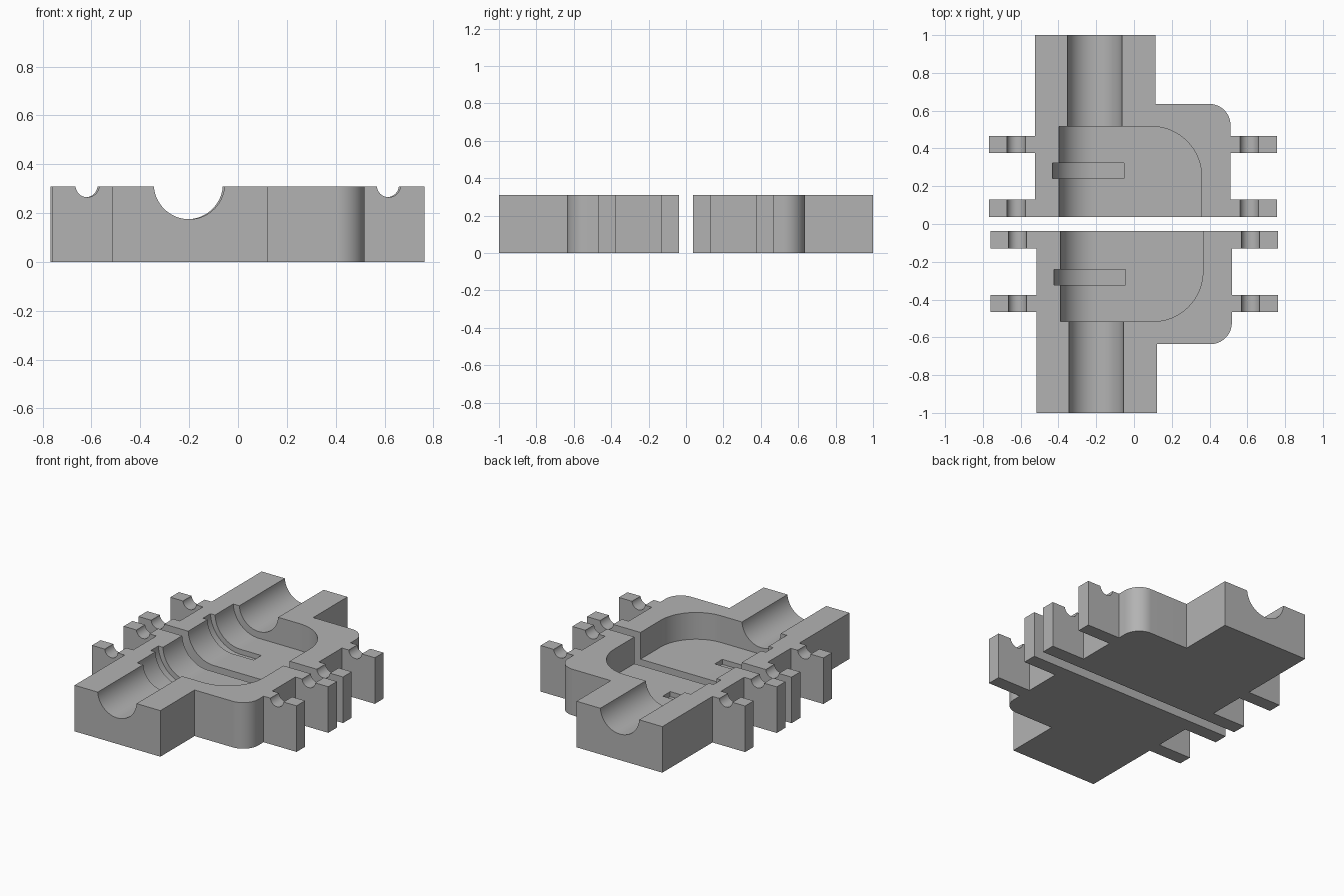
import bpy, bmesh, math
from mathutils import Vector

cube = bpy.data.objects.get("Cube")
if cube:
    bpy.data.objects.remove(cube, do_unlink=True)

TOP = 0.31      # parting face height
SEAM = -0.037   # open edge of the front half
BORE_X = -0.2   # bore axis
AXIS_Z = 0.32

grey = bpy.data.materials.new("plain grey")
grey.use_nodes = True
colour = (0.45, 0.45, 0.45, 1)
grey.diffuse_color = colour
grey.node_tree.nodes["Principled BSDF"].inputs["Base Color"].default_value = colour


def arc(cx, cy, r, start, end, n=24):
    angles = [math.radians(start + (end - start) * i / n) for i in range(n + 1)]
    return [(cx + r * math.cos(a), cy + r * math.sin(a)) for a in angles]


def prism(name, outline, low, high, axis="z"):
    """Extrude an xy outline along z, or an xz outline along y."""
    def place(p, d):
        return (p[0], p[1], d) if axis == "z" else (p[0], d, p[1])
    bm = bmesh.new()
    face = bm.faces.new([bm.verts.new(place(p, low)) for p in outline])
    moved = bmesh.ops.extrude_face_region(bm, geom=[face])["geom"]
    shift = Vector(place((0, 0), high - low))
    bmesh.ops.translate(bm, vec=shift, verts=[g for g in moved if isinstance(g, bmesh.types.BMVert)])
    bmesh.ops.recalc_face_normals(bm, faces=bm.faces)
    mesh = bpy.data.meshes.new(name)
    bm.to_mesh(mesh)
    bm.free()
    obj = bpy.data.objects.new(name, mesh)
    bpy.context.collection.objects.link(obj)
    mesh.materials.append(grey)
    return obj


def combine(target, tool, operation="DIFFERENCE"):
    mod = target.modifiers.new("cut", "BOOLEAN")
    mod.operation, mod.object, mod.solver = operation, tool, "EXACT"
    with bpy.context.temp_override(object=target, active_object=target):
        bpy.ops.object.modifier_apply(modifier=mod.name)
    bpy.data.objects.remove(tool, do_unlink=True)


# Block with neck, rounded shoulder and side lugs, as one outline
def lug_side(x, tip, ys):
    pts = []
    for a, b in ys:
        pts += [(x, a), (tip, a), (tip, b), (x, b)]
    return pts

right = lug_side(0.518, 0.763, [(-0.467, -0.376), (-0.13, SEAM)])[:-1]
left = lug_side(-0.517, -0.76, [(SEAM, -0.13), (-0.376, -0.467)])[1:]
outline = [(-0.517, -1), (0.122, -1), (0.122, -0.636)]
outline += arc(0.405, -0.523, 0.113, -90, 0, 16) + right + left
half = prism("front_mould_half", outline, 0, TOP)

# Main bore through the neck
combine(half, prism("bore_cutter", arc(BORE_X, AXIS_Z, 0.145, 0, 360, 64)[:-1], -1.1, -0.3, "y"))

# Chamber: rounded plan shared with a section that is curved on the left
plan = [(-0.5, 0.1), (-0.5, -0.516)] + arc(0.1, -0.251, 0.265, -90, 0) + [(0.365, 0.1)]
section = [(-0.39, 0.4)] + arc(BORE_X, AXIS_Z, 0.19, 180, 270) + [(0.6, 0.13), (0.6, 0.4)]
chamber = prism("chamber_cutter", plan, 0.05, 0.38)
combine(chamber, prism("section_tool", section, -0.7, 0.2, "y"), "INTERSECT")
combine(half, chamber)

# Ring slot below the chamber wall
slot = [(-0.424, 0.4)] + arc(BORE_X, AXIS_Z, 0.224, 180, 270) + [(-0.045, 0.096), (-0.045, 0.4)]
combine(half, prism("slot_cutter", slot, -0.322, -0.242, "y"))

# Screw grooves across the lugs
for x in (-0.617, 0.617):
    combine(half, prism("groove_cutter", arc(x, AXIS_Z - 0.006, 0.049, 0, 360, 32)[:-1], -0.6, 0.1, "y"))

# Mirrored back half, set slightly sideways
back = half.copy()
back.data = half.data.copy()
back.name = "back_mould_half"
bpy.context.collection.objects.link(back)
bm = bmesh.new()
bm.from_mesh(back.data)
for v in bm.verts:
    v.co.y = -v.co.y
    v.co.x -= 0.007
bmesh.ops.reverse_faces(bm, faces=bm.faces)
bm.to_mesh(back.data)
bm.free()

bpy.ops.object.select_all(action="DESELECT")
for obj in (half, back):
    obj.select_set(True)
bpy.context.view_layer.objects.active = half
bpy.ops.object.shade_smooth_by_angle(angle=math.radians(30))
